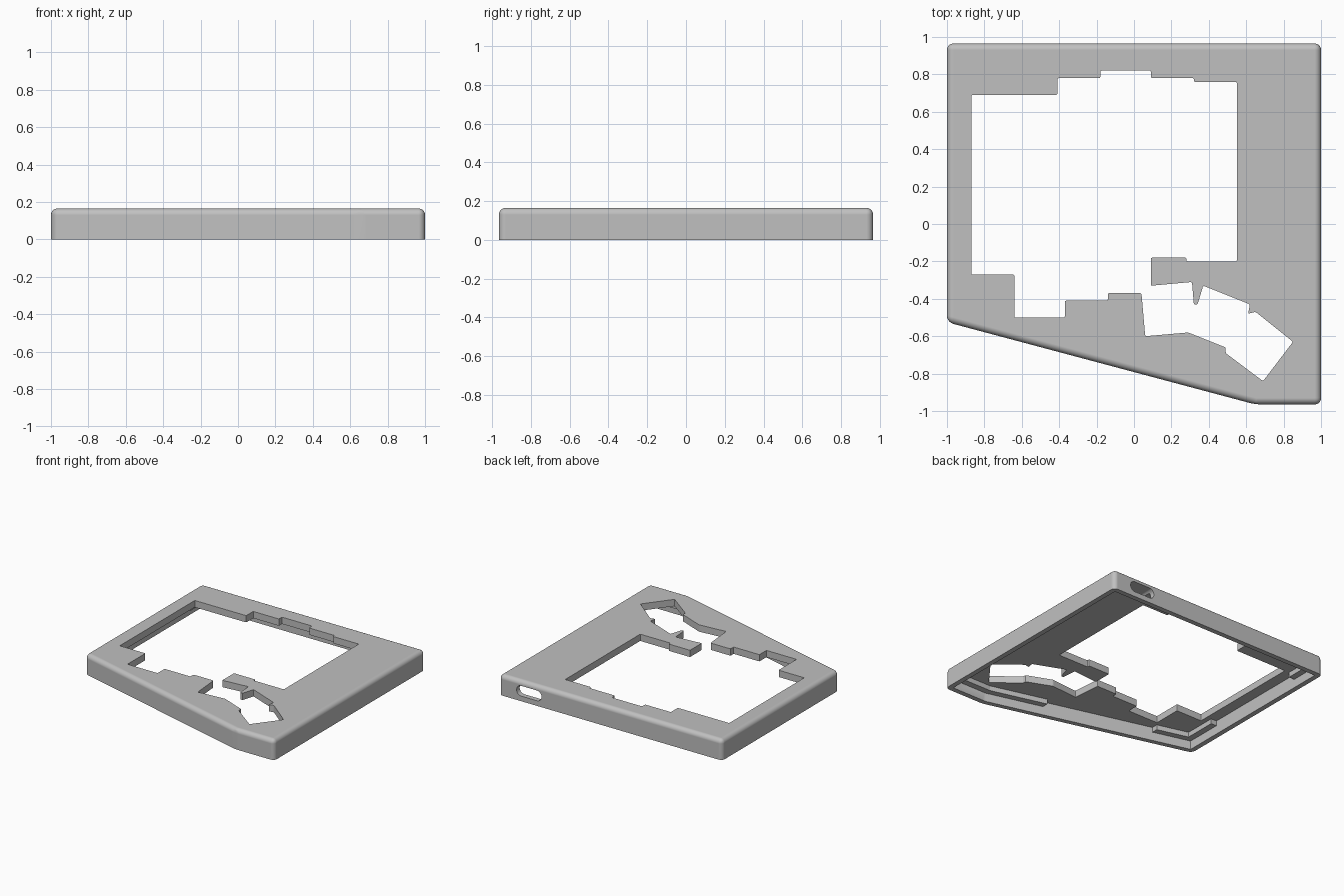
import bpy, bmesh, math
from mathutils import Matrix

cube = bpy.data.objects.get("Cube")
if cube:
    bpy.data.objects.remove(cube, do_unlink=True)

HEIGHT, PLATE_UNDERSIDE, LEDGE = 0.165, 0.11, 0.07
WALL, HALF, CORNER = 0.04, 0.965, -0.525
SLOPE = -0.44 / 1.65

grey = bpy.data.materials.new("case grey")
grey.use_nodes = True
COLOUR = (0.53, 0.53, 0.53, 1)
grey.diffuse_color = COLOUR
grey.node_tree.nodes["Principled BSDF"].inputs["Base Color"].default_value = COLOUR


def upright(edge):
    return abs(edge.verts[0].co.z - edge.verts[1].co.z) > 0.01


def upright_or_top(edge):
    return max(v.co.z for v in edge.verts) > HEIGHT / 2


def prism(name, points, low, high, rounding=None, radius=0.0, segments=1, turn=None):
    """Extrude a flat outline; rounding(edge) picks edges to bevel."""
    bm = bmesh.new()
    face = bm.faces.new([bm.verts.new((x, y, low)) for x, y in points])
    top = bmesh.ops.extrude_face_region(bm, geom=[face])["geom"]
    bmesh.ops.translate(bm, vec=(0, 0, high - low),
                        verts=[v for v in top if isinstance(v, bmesh.types.BMVert)])
    bmesh.ops.recalc_face_normals(bm, faces=bm.faces[:])
    if rounding:
        bmesh.ops.bevel(bm, geom=[e for e in bm.edges if rounding(e)], offset=radius,
                        segments=segments, profile=0.5, affect='EDGES')
    if turn:
        bm.transform(turn)
    mesh = bpy.data.meshes.new(name)
    bm.to_mesh(mesh)
    bm.free()
    mesh.materials.append(grey)
    obj = bpy.data.objects.new(name, mesh)
    bpy.context.collection.objects.link(obj)
    return obj


def front_edge(x):
    """Depth of the slanted front edge at x."""
    return max(-HALF, CORNER + SLOPE * (x + 1))


def cut(body, cutter):
    cutter.hide_render = True
    mod = body.modifiers.new("cut", 'BOOLEAN')
    mod.operation, mod.solver, mod.object = 'DIFFERENCE', 'EXACT', cutter
    bpy.context.view_layer.objects.active = body
    bpy.ops.object.modifier_apply(modifier=mod.name)
    bpy.data.objects.remove(cutter, do_unlink=True)


# Case body with rounded upright corners and top rim
outline = [(-1, HALF), (1, HALF), (1, -HALF), (0.65, -HALF), (-1, CORNER)]
case = prism("keyboard_case", outline, 0, HEIGHT, upright_or_top, 0.035, 5)

# Hollow underside
side, back = 1 - WALL, HALF - WALL
inner = [(-side, back), (side, back), (side, -back), (0.65, -back),
         (-side, front_edge(-side) + WALL)]
cut(case, prism("hollow", inner, -0.1, PLATE_UNDERSIDE))

# Stepped key opening joined to the angled thumb opening
key_opening = [
    (-.87, .69), (-.41, .69), (-.41, .78), (-.18, .78), (-.18, .82), (.09, .82),
    (.09, .78), (.32, .78), (.32, .76), (.55, .76), (.55, -.2), (.28, -.2),
    (.28, -.18), (.09, -.18), (.09, -.33), (.31, -.31), (.32, -.43), (.34, -.43),
    (.37, -.33), (.62, -.43), (.61, -.48), (.65, -.47), (.85, -.63), (.69, -.84),
    (.49, -.69), (.49, -.66), (.29, -.58), (.06, -.6), (.04, -.37), (-.14, -.37),
    (-.14, -.41), (-.37, -.41), (-.37, -.5), (-.64, -.5), (-.64, -.27), (-.87, -.27)]
cut(case, prism("opening", key_opening, -0.1, 0.3, upright, 0.007, 2))

# Rounded cable port through the back wall
port = []
for i in range(24):
    a = math.tau * (i + 0.5) / 24
    shift = math.copysign(0.07, math.cos(a))
    port.append((0.73 + shift + 0.042 * math.cos(a), 0.083 + 0.042 * math.sin(a)))
cut(case, prism("port", port, -1.1, -0.85, turn=Matrix.Rotation(math.pi / 2, 4, 'X')))

# Smooth rounded edges while large faces stay flat
bpy.ops.object.select_all(action='DESELECT')
case.select_set(True)
bpy.context.view_layer.objects.active = case
bpy.ops.object.shade_smooth_by_angle(angle=math.radians(30))
flat = case.modifiers.new("flat_faces", 'WEIGHTED_NORMAL')
flat.weight, flat.keep_sharp = 100, True


# Support ledges under the plate, along the inner walls
def ledge(name, points):
    prism(name, points, LEDGE, PLATE_UNDERSIDE + 0.01)


def front_ledge(name, left, right):
    ledge(name, [(left, front_edge(left) + 0.03), (right, front_edge(right) + 0.03),
                 (right, front_edge(right) + 0.09), (left, front_edge(left) + 0.09)])


def box_ledge(name, x0, x1, y0, y1):
    ledge(name, [(x0, y0), (x1, y0), (x1, y1), (x0, y1)])


front_ledge("front_left_ledge", 0.2, 0.65)
front_ledge("front_corner_ledge", 0.65, 0.97)
front_ledge("front_right_ledge", -0.97, -0.66)
box_ledge("side_front_ledge", -0.97, -0.91, -0.49, -0.2)
box_ledge("side_back_ledge", -0.97, -0.91, 0.69, 0.88)
box_ledge("back_ledge", -0.97, -0.27, 0.87, 0.93)
